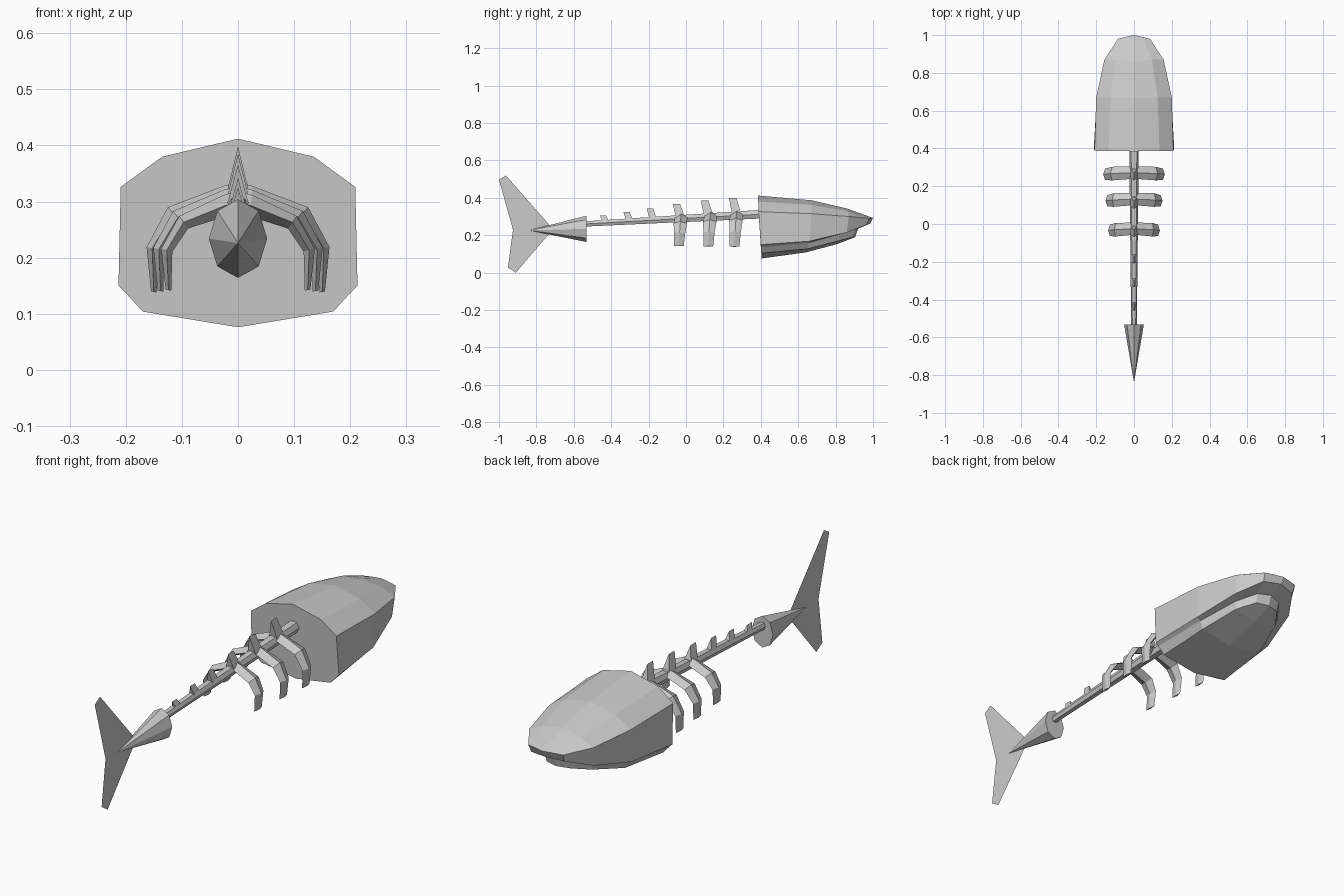
import bpy, bmesh
from math import cos, sin, pi

if "Cube" in bpy.data.objects:
    bpy.data.objects.remove(bpy.data.objects["Cube"])


def make(name, verts, faces, mirror=False):
    """Mesh object from points and faces, optionally mirrored across x = 0."""
    bm = bmesh.new()
    sides = (1, -1) if mirror else (1,)
    for s in sides:
        vs = [bm.verts.new((s * x, y, z)) for x, y, z in verts]
        for f in faces:
            bm.faces.new([vs[i] for i in f])
    bmesh.ops.remove_doubles(bm, verts=bm.verts, dist=0.0005)
    bmesh.ops.recalc_face_normals(bm, faces=bm.faces)
    me = bpy.data.meshes.new(name)
    bm.to_mesh(me)
    bm.free()
    ob = bpy.data.objects.new(name, me)
    bpy.context.collection.objects.link(ob)
    return ob


def loft(rings, closed=True, cap_start=True, cap_end=True):
    """Join equal-length rings of points into a skin."""
    n = len(rings[0])
    faces = []
    for r in range(len(rings) - 1):
        for i in range(n if closed else n - 1):
            j = (i + 1) % n
            faces.append((r * n + i, r * n + j, (r + 1) * n + j, (r + 1) * n + i))
    if cap_start:
        faces.append(tuple(range(n)))
    if cap_end:
        faces.append(tuple(range((len(rings) - 1) * n, len(rings) * n)))
    return [p for r in rings for p in r], faces


# Head: half sections from crown, shoulder, rim, lip, mouth, jaw edge to chin
sections = [
    [(0, .385, .412), (.135, .386, .38), (.209, .388, .326), (.213, .40, .15),
     (.20, .40, .137), (.17, .403, .104), (0, .405, .076)],
    [(0, .67, .387), (.125, .67, .362), (.20, .67, .315), (.198, .66, .168),
     (.176, .655, .16), (.158, .65, .127), (0, .64, .108)],
    [(0, .86, .343), (.095, .87, .328), (.157, .87, .30), (.15, .86, .215),
     (.118, .82, .205), (.112, .815, .17), (0, .81, .153)],
    [(0, 1.0, .292), (.045, .99, .292), (.085, .98, .29), (.08, .965, .255),
     (.06, .90, .23), (.058, .89, .19), (0, .905, .19)],
]
verts, faces = loft(sections, closed=False, cap_end=False)
verts += [(0, .985, .262), (0, .92, .235)]
# Snout front: lip, mouth recess and jaw tip
faces += [(21, 22, 23, 24, 28), (28, 24, 25, 29), (29, 25, 26, 27)]
make("head", verts, faces, mirror=True)


# Spine: tapered bar
def spine_top(y):
    return .275 + (y + .53) * .065


def bar(y, w, h):
    t = spine_top(y)
    return [(-w * .6, y, t), (w * .6, y, t), (w, y, t - h * .5),
            (w * .6, y, t - h), (-w * .6, y, t - h), (-w, y, t - h * .5)]


make("spine", *loft([bar(-.54, .015, .028), bar(.395, .025, .046)]))

# Dorsal spikes: wedges with a ridge on top, leaning backward
for k, (y, top, w) in enumerate([(.25, .398, .02), (.10, .385, .02), (-.05, .366, .019),
                                 (-.19, .343, .015), (-.315, .325, .014), (-.44, .305, .013)]):
    b = spine_top(y) - .01
    s = w / .02
    pts = [(-w, y - .005, b), (w, y - .005, b), (w, y + .045 * s, b), (-w, y + .045 * s, b),
           (0, y - .02, top), (0, y + .02 * s, top)]
    make(f"spike_{k + 1}", pts, [(0, 1, 2, 3), (0, 1, 4), (2, 3, 5), (1, 2, 5, 4), (3, 0, 4, 5)])

# Ribs: paired arches with a diamond section
for k, (y, w, z) in enumerate([(.27, .163, 0), (.13, .151, -.007), (-.027, .137, -.016)]):
    f = w / .163
    # each row: outer x, outer z, inner x, inner z, half depth
    path = [(0, .334 + z, 0, .295 + z, .025),
            (.025, .328 + z, .02, .29 + z, .033),
            (.125 * f, .29 + z, .106 * f, .268 + z, .036),
            (w, .219 + z * .2, w - .02, .214 + z * .2, .030),
            (w - .008, .14 + z * -.2, w - .018, .138 + z * -.2, .026)]
    rings = []
    for i, (ox, oz, ix, iz, d) in enumerate(path):
        mx, mz, c = (ox + ix) / 2, (oz + iz) / 2, y + .005 - .004 * i
        rings.append([(ox, c, oz), (mx, c + d, mz), (ix, c, iz), (mx, c - d, mz)])
    make(f"rib_pair_{k + 1}", *loft(rings, cap_start=False), mirror=True)

# Tail cone: eight sides
ring = [(.052 * cos(i * pi / 4), -.533, .234 + .07 * sin(i * pi / 4)) for i in range(8)]
make("tail_cone", ring + [(0, -.84, .226)],
     [tuple(range(8))] + [(i, (i + 1) % 8, 8) for i in range(8)])

# Tail fin: flat forked sheet
fin = [(-.925, .23), (-1.0, .497), (-.963, .519), (-.73, .255),
       (-.73, .21), (-.91, 0), (-.952, .027)]
make("tail_fin", [(0, y, z) for y, z in fin], [(0, 1, 2, 3), (0, 3, 4), (0, 4, 5, 6)])
